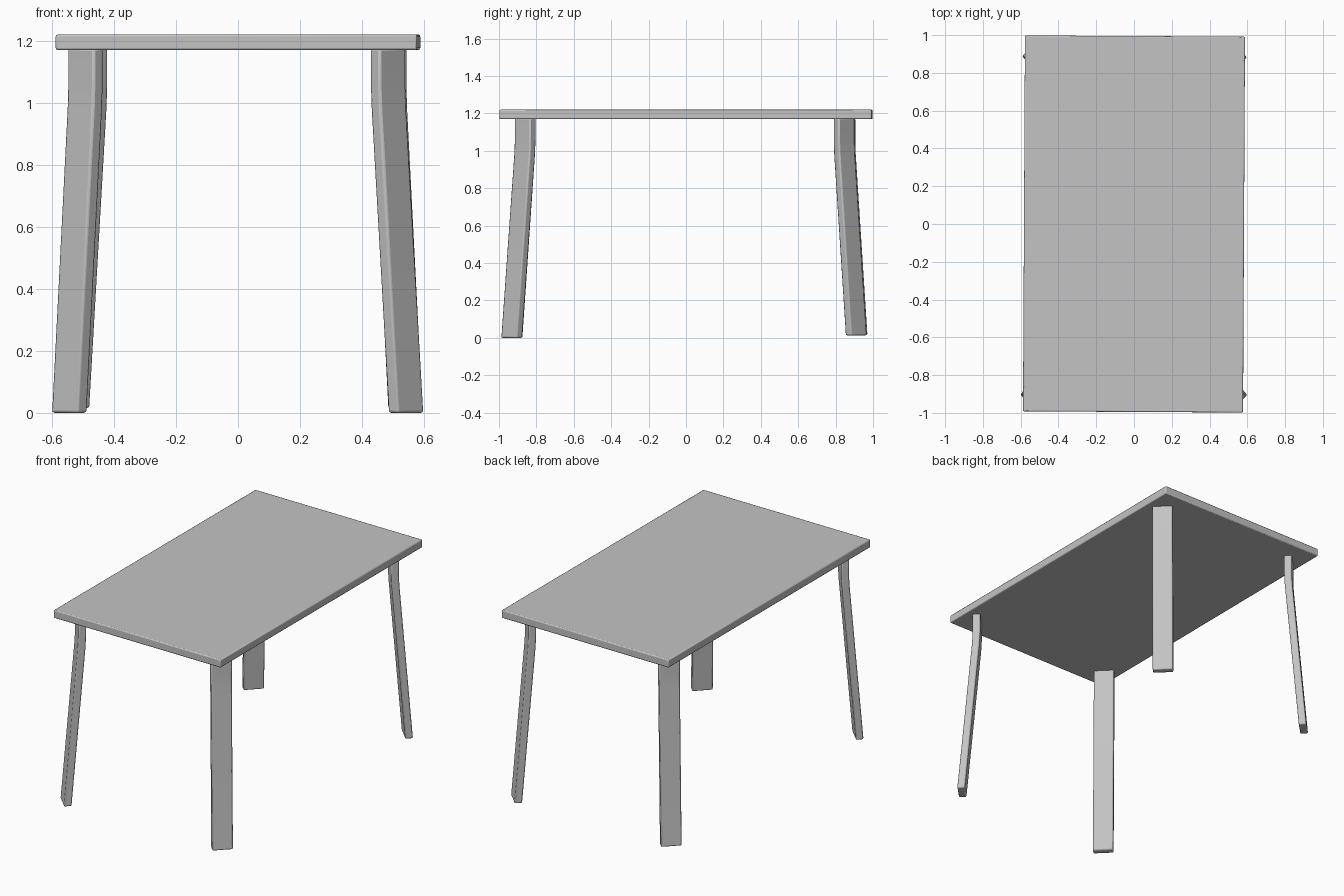
import bpy, bmesh
from math import radians, pi
from mathutils import Vector, Matrix

cube = bpy.data.objects.get("Cube")
if cube:
    bpy.data.objects.remove(cube, do_unlink=True)

# Single grey finish
grey = bpy.data.materials.new("plain grey")
grey.use_nodes = True
color = (0.55, 0.55, 0.55, 1)
grey.diffuse_color = color
grey.node_tree.nodes["Principled BSDF"].inputs["Base Color"].default_value = color


def finish(name, bm, bevel):
    """Turn a bmesh into a softly bevelled, smooth shaded object."""
    bmesh.ops.recalc_face_normals(bm, faces=bm.faces)
    mesh = bpy.data.meshes.new(name)
    bm.to_mesh(mesh)
    bm.free()
    mesh.materials.append(grey)
    obj = bpy.data.objects.new(name, mesh)
    bpy.context.collection.objects.link(obj)
    mod = obj.modifiers.new("soft edges", "BEVEL")
    mod.width = bevel
    mod.segments = 2
    mod.limit_method = "ANGLE"
    mod.angle_limit = radians(40)
    bpy.ops.object.select_all(action="DESELECT")
    obj.select_set(True)
    bpy.context.view_layer.objects.active = obj
    bpy.ops.object.shade_smooth_by_angle(angle=radians(35))
    return obj


# Tabletop, turned very slightly
bm = bmesh.new()
bmesh.ops.create_cube(bm, size=1, matrix=Matrix.Translation((0, 0, 1.195))
                      @ Matrix.Rotation(radians(-0.3), 4, "Z")
                      @ Matrix.Diagonal((1.165, 1.99, 0.05, 1)))
finish("tabletop", bm, 0.006)


def leg(name, foot, top, foot_z, width=0.12, depth=0.045):
    """Flat board facing its corner: upright at the top, splayed below a bend."""
    sx, sy = (1 if foot[0] > 0 else -1), (1 if foot[1] > 0 else -1)
    out = Vector((sx, sy, 0)).normalized() * depth / 2
    side = Vector((-sy, sx, 0)).normalized() * width / 2
    foot, top = Vector(foot), Vector(top)
    bm = bmesh.new()
    rings = []
    for z, blend in ((foot_z, 0), (0.98, 0.96), (1.05, 1), (1.175, 1)):
        p = foot.lerp(top, blend).to_3d() + Vector((0, 0, z))
        rings.append([bm.verts.new(p + a * side + b * out)
                      for a, b in ((-1, -1), (1, -1), (1, 1), (-1, 1))])
    for low, high in zip(rings, rings[1:]):
        for i in range(4):
            j = (i + 1) % 4
            bm.faces.new((low[i], low[j], high[j], high[i]))
    bm.faces.new(rings[0])
    bm.faces.new(rings[-1])
    finish(name, bm, 0.008)


# Four legs
leg("front_left_leg", (0.542, -0.932), (0.484, -0.86), 0)
leg("front_right_leg", (-0.544, -0.93), (-0.492, -0.86), 0)
leg("back_left_leg", (0.54, 0.91), (0.488, 0.845), 0.013)
leg("back_right_leg", (-0.535, 0.915), (-0.477, 0.85), 0.015)
